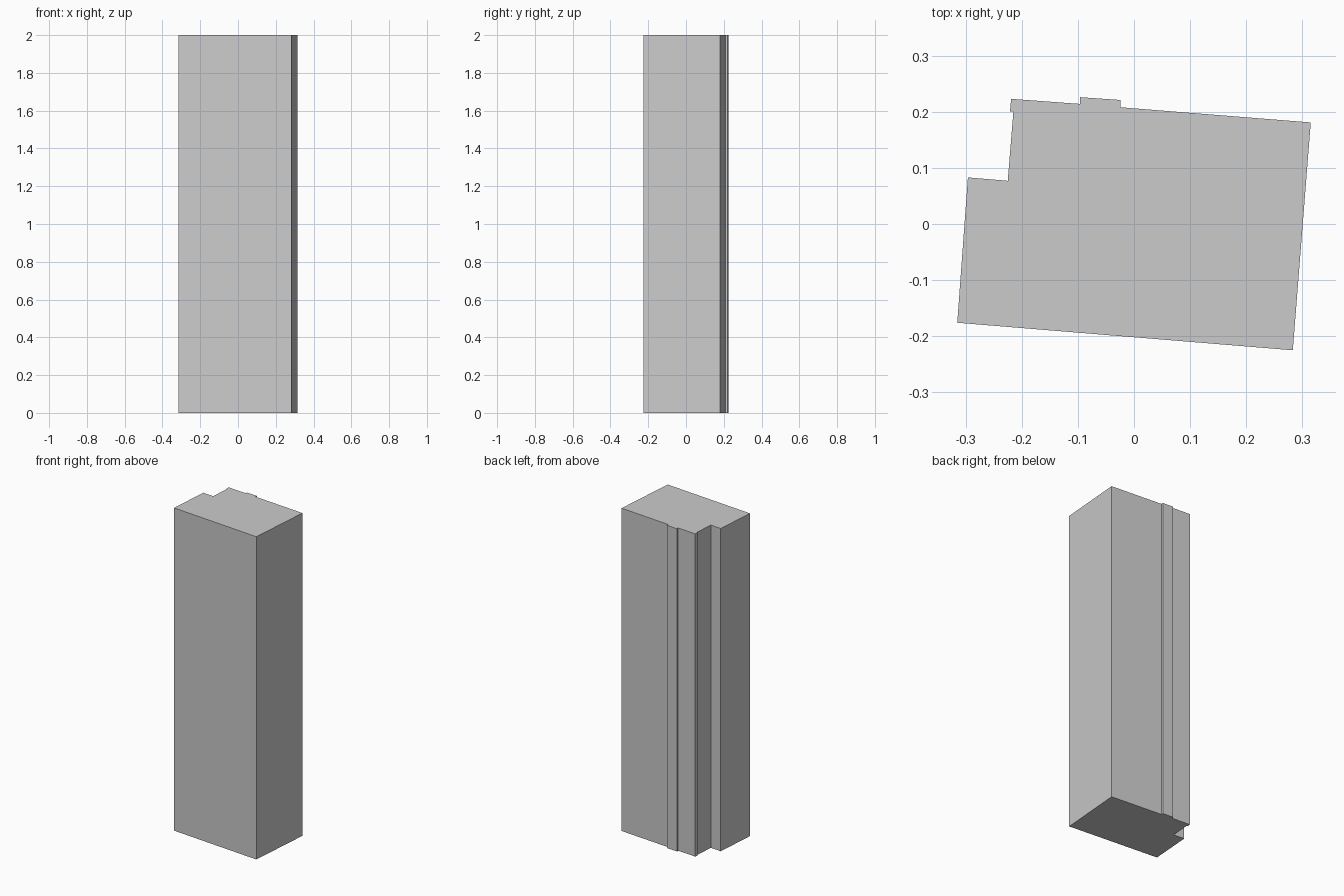
import bpy, bmesh

if "Cube" in bpy.data.objects:
    bpy.data.objects.remove(bpy.data.objects["Cube"])

HEIGHT = 2.0

# Footprint of the tower, counter-clockwise
outline = [
    (-0.315, -0.176), (0.283, -0.225), (0.315, 0.181),      # front and right walls
    (-0.024, 0.208), (-0.024, 0.221),                       # shallow rear pilaster
    (-0.096, 0.226), (-0.096, 0.214),
    (-0.219, 0.223), (-0.221, 0.201), (-0.215, 0.200),      # rear left corner lip
    (-0.225, 0.077), (-0.296, 0.083),                       # left step
]

# Extrude the footprint into a closed prism
bm = bmesh.new()
base = bm.faces.new([bm.verts.new((x, y, 0)) for x, y in outline])
top = bmesh.ops.extrude_face_region(bm, geom=[base], use_keep_orig=True)
bmesh.ops.translate(bm, vec=(0, 0, HEIGHT),
                    verts=[g for g in top["geom"] if isinstance(g, bmesh.types.BMVert)])
bmesh.ops.recalc_face_normals(bm, faces=bm.faces)

mesh = bpy.data.meshes.new("tower_block")
bm.to_mesh(mesh)
bm.free()
bpy.context.collection.objects.link(bpy.data.objects.new("tower_block", mesh))
